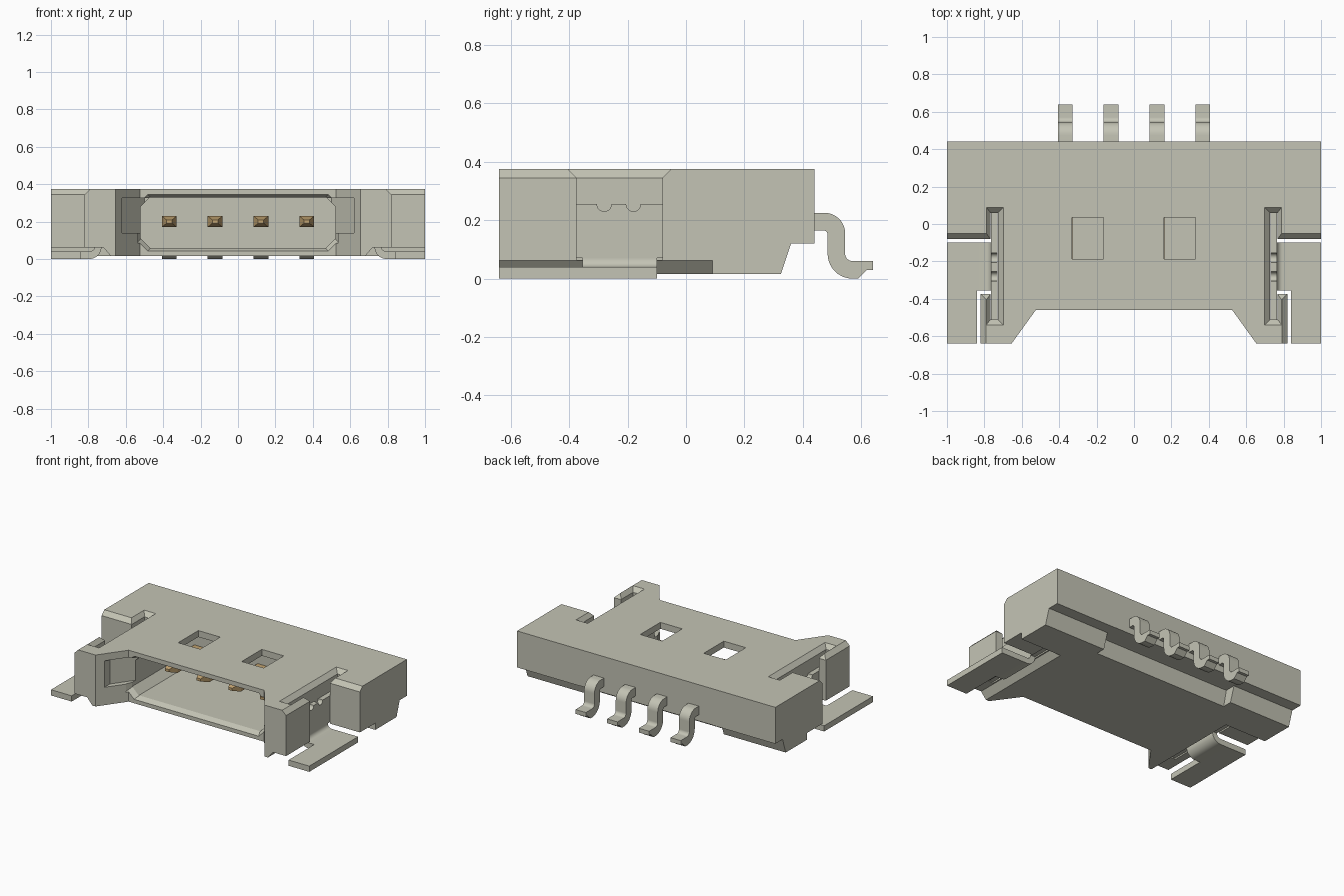
import bpy, bmesh, math

cube = bpy.data.objects.get("Cube")
if cube:
    bpy.data.objects.remove(cube, do_unlink=True)


def material(name, rgb):
    m = bpy.data.materials.new(name)
    m.use_nodes = True
    m.diffuse_color = (*rgb, 1)
    m.node_tree.nodes["Principled BSDF"].inputs["Base Color"].default_value = (*rgb, 1)
    return m


BEIGE = material("warm grey beige", (0.55, 0.55, 0.46))
BRASS = material("brass", (0.53, 0.36, 0.16))


def loft(name, ring_a, ring_b, mat=BEIGE, side=1):
    """Closed solid between two matching rings of 3D points."""
    bm = bmesh.new()
    a = [bm.verts.new((side * x, y, z)) for x, y, z in ring_a]
    b = [bm.verts.new((side * x, y, z)) for x, y, z in ring_b]
    bm.faces.new(a)
    bm.faces.new(b)
    for i in range(len(a)):
        j = (i + 1) % len(a)
        bm.faces.new((a[i], a[j], b[j], b[i]))
    bmesh.ops.recalc_face_normals(bm, faces=bm.faces)
    me = bpy.data.meshes.new(name)
    bm.to_mesh(me)
    bm.free()
    me.materials.append(mat)
    ob = bpy.data.objects.new(name, me)
    bpy.context.collection.objects.link(ob)
    return ob


def prism(name, pts, axis, lo, hi, mat=BEIGE, side=1):
    """Extrude a 2D outline along an axis."""
    put = {"x": lambda p, t: (t, p[0], p[1]),
           "y": lambda p, t: (p[0], t, p[1]),
           "z": lambda p, t: (p[0], p[1], t)}[axis]
    return loft(name, [put(p, lo) for p in pts], [put(p, hi) for p in pts], mat, side)


def rect(x0, x1, y0, y1):
    return [(x0, y0), (x1, y0), (x1, y1), (x0, y1)]


def frustum(name, low, z0, high, z1, mat=BEIGE, side=1):
    return loft(name, [(*p, z0) for p in rect(*low)], [(*p, z1) for p in rect(*high)], mat, side)


def arc(cx, cy, r, a0, a1, n=10):
    return [(cx + r * math.cos(math.radians(a0 + (a1 - a0) * i / n)),
             cy + r * math.sin(math.radians(a0 + (a1 - a0) * i / n))) for i in range(n + 1)]


def activate(ob):
    bpy.ops.object.select_all(action="DESELECT")
    ob.select_set(True)
    bpy.context.view_layer.objects.active = ob


def combine(ob, tool, op="DIFFERENCE"):
    """Apply a boolean and discard the tool."""
    activate(ob)
    mod = ob.modifiers.new("cut", "BOOLEAN")
    mod.operation, mod.solver, mod.object = op, "EXACT", tool
    bpy.ops.object.modifier_apply(modifier=mod.name)
    bpy.data.objects.remove(tool, do_unlink=True)


def smooth(ob):
    activate(ob)
    bpy.ops.object.shade_smooth_by_angle(angle=math.radians(30))


# Housing: rear block with stepped underside, joined to the front shell
housing = prism("housing", [(-0.08, 0.015), (0.325, 0.015), (0.36, 0.12), (0.44, 0.12),
                            (0.44, 0.375), (-0.08, 0.375)], "x", -1, 1)
shell = prism("shell", [(-0.82, -0.64), (-0.655, -0.64), (-0.525, -0.46), (0.525, -0.46),
                        (0.655, -0.64), (0.82, -0.64), (0.82, 0.0), (-0.82, 0.0)],
              "z", 0.015, 0.375)
combine(housing, shell, "UNION")

# Mating cavity with bevelled corners and a flared mouth
def mouth(w, z0, z1, c, y):
    return [(x, y, z) for x, z in [(-w + c, z0), (w - c, z0), (w, z0 + c), (w, z1 - c),
                                   (w - c, z1), (-w + c, z1), (-w, z1 - c), (-w, z0 + c)]]

combine(housing, loft("cavity", mouth(0.52, 0.06, 0.33, 0.05, -0.7), mouth(0.52, 0.06, 0.33, 0.05, 0.1)))
combine(housing, loft("flare", mouth(0.54, 0.035, 0.35, 0.05, -0.475),
                      mouth(0.515, 0.062, 0.328, 0.05, -0.42)))

# Recess in the underside beneath the leads
combine(housing, prism("rear_recess", [(0.25, -0.02), (0.285, 0.12), (0.3, 0.121), (0.5, 0.121), (0.5, -0.02)],
                       "x", -0.52, 0.52))

# Two inspection windows in the roof
for x in (-0.247, 0.245):
    combine(housing, prism("window", rect(x - 0.085, x + 0.085, -0.187, 0.035), "z", 0.25, 0.5))

for s in (-1, 1):
    # Pocket in the slanted inner face of each wing
    combine(housing, prism("wing_pocket", [(0.3, -0.7), (0.62, -0.7), (0.62, -0.53),
                                           (0.5, -0.365), (0.3, -0.365)], "z", 0.14, 0.325, side=s))
    # Open side bay, with its bevelled top edge
    combine(housing, prism("bay", rect(0.728, 1.1, -0.375, -0.08), "z", -0.1, 0.5, side=s))
    combine(housing, frustum("bay_bevel", (0.728, 1.1, -0.375, -0.08), 0.345,
                             (0.698, 1.1, -0.405, -0.05), 0.376, side=s))
    # Narrow slot for the anchor, with its bevelled top edge
    combine(housing, prism("slot", rect(0.728, 0.767, -0.51, 0.06), "z", -0.1, 0.5, side=s))
    combine(housing, frustum("slot_bevel", (0.728, 0.767, -0.51, 0.06), 0.345,
                             (0.698, 0.79, -0.54, 0.09), 0.376, side=s))
    # Bevel on the top outer edge of the wing
    combine(housing, prism("wing_bevel", [(0.789, 0.376), (0.83, 0.376), (0.83, 0.335)],
                           "y", -0.7, -0.3, side=s))
    # Relief under the wing and the rear block
    combine(housing, prism("relief", [(0.65, -0.02), (0.72, 0.062), (1.1, 0.062), (1.1, -0.02)],
                           "y", -0.7, 0.09, side=s))

# Solder anchors: notched upright, bent root and flat foot
for s, label in ((-1, "right"), (1, "left")):
    upright = prism(label + "_anchor_upright",
                    [(-0.51, 0.07), (0.06, 0.07), (0.06, 0.255)]
                    + arc(-0.18, 0.255, 0.025, 0, -180) + arc(-0.28, 0.255, 0.025, 0, -180)
                    + [(-0.51, 0.255)], "x", 0.73, 0.765, side=s)
    root = prism(label + "_anchor_root",
                 [(0.73, 0.08), (0.73, 0.07)] + arc(0.795, 0.065, 0.065, 180, 270)
                 + [(0.86, 0.0), (0.86, 0.04)] + arc(0.795, 0.07, 0.03, 270, 180) + [(0.765, 0.08)],
                 "y", -0.355, -0.1, side=s)
    foot = prism(label + "_anchor_foot", rect(0.84, 1.0, -0.64, -0.1), "z", 0.0, 0.04, side=s)
    for ob in (upright, root):
        smooth(ob)

# Contacts: tapered brass pins in front and S-shaped leads behind
lead_profile = ([(0.43, 0.225)] + arc(0.475, 0.155, 0.07, 90, 0)
                + arc(0.57, 0.085, 0.025, 180, 270)
                + [(0.64, 0.06), (0.64, 0.03), (0.62, 0.03), (0.59, 0.0)]
                + arc(0.57, 0.085, 0.085, 270, 180)
                + arc(0.47, 0.15, 0.015, 0, 90) + [(0.43, 0.165)])


def pin_ring(x, y, w, h):
    return [(x - w, y, 0.2 - h), (x + w, y, 0.2 - h), (x + w, y, 0.2 + h), (x - w, y, 0.2 + h)]


for i in range(4):
    x = -0.3675 + 0.245 * i
    loft(f"pin_{i + 1}", pin_ring(x, -0.2, 0.04, 0.03), pin_ring(x, 0.12, 0.04, 0.03), BRASS)
    loft(f"pin_tip_{i + 1}", pin_ring(x, -0.26, 0.015, 0.009), pin_ring(x, -0.2, 0.04, 0.03), BRASS)
    smooth(prism(f"lead_{i + 1}", lead_profile, "x", x - 0.04, x + 0.04))
